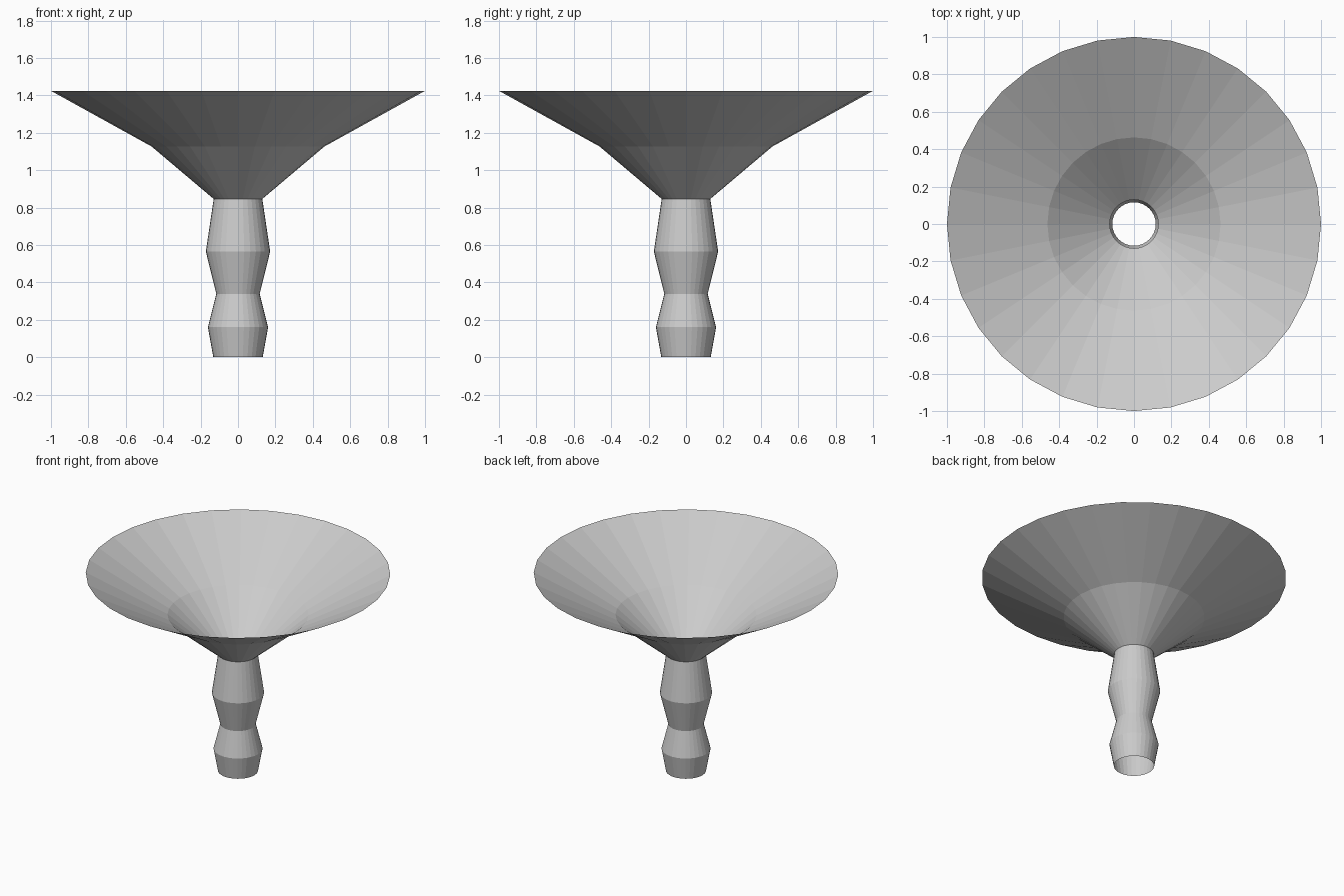
import bpy, bmesh
from math import cos, sin, tau

if "Cube" in bpy.data.objects:
    bpy.data.objects.remove(bpy.data.objects["Cube"])

SIDES = 32


def lathe(name, profile):
    """Open, flat-shaded surface of revolution from (radius, z) points."""
    bm = bmesh.new()
    rings = [[bm.verts.new((r * cos(tau * i / SIDES), r * sin(tau * i / SIDES), z))
              for i in range(SIDES)] for r, z in profile]
    for low, high in zip(rings, rings[1:]):
        for i in range(SIDES):
            j = (i + 1) % SIDES
            bm.faces.new((low[i], low[j], high[j], high[i]))
    mesh = bpy.data.meshes.new(name)
    bm.to_mesh(mesh)
    bm.free()
    obj = bpy.data.objects.new(name, mesh)
    bpy.context.collection.objects.link(obj)
    return obj


# Hollow stem with two bulges, open at the bottom
lathe("stem", [(0.132, 0), (0.161, 0.16), (0.116, 0.338), (0.172, 0.565), (0.13, 0.846)])

# Thin flared bowl, open into the stem
lathe("bowl", [(0.13, 0.846), (0.463, 1.127), (1.0, 1.424)])
